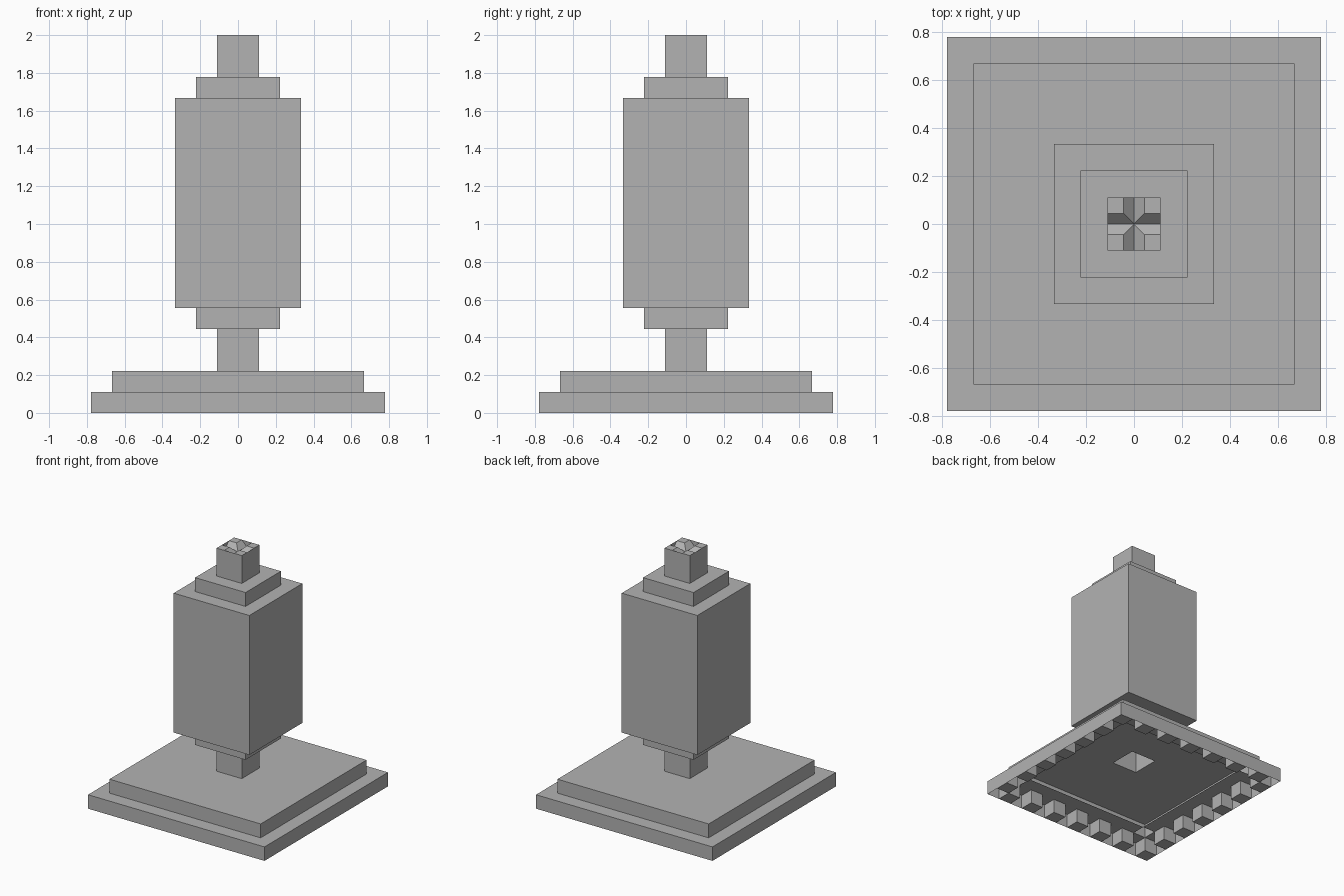
import bpy
import bmesh

if "Cube" in bpy.data.objects:
    bpy.data.objects.remove(bpy.data.objects["Cube"], do_unlink=True)

U = 1 / 9  # one block

grey = bpy.data.materials.new("plain grey")
grey.use_nodes = True
grey.diffuse_color = (0.45, 0.45, 0.45, 1)
grey.node_tree.nodes["Principled BSDF"].inputs["Base Color"].default_value = grey.diffuse_color


def finish(name, bm):
    """Turn a bmesh measured in blocks into a named object."""
    bmesh.ops.scale(bm, vec=(U, U, U), verts=bm.verts)
    mesh = bpy.data.meshes.new(name)
    bm.to_mesh(mesh)
    bm.free()
    mesh.materials.append(grey)
    obj = bpy.data.objects.new(name, mesh)
    bpy.context.collection.objects.link(obj)
    return obj


def square_shell(name, profile):
    """Sweep (half width, height) points round a square."""
    bm = bmesh.new()
    rings = [[bm.verts.new((sx * r, sy * r, z))
              for sx, sy in ((-1, -1), (1, -1), (1, 1), (-1, 1))]
             for r, z in profile]
    for low, high in zip(rings, rings[1:]):
        for i in range(4):
            j = (i + 1) % 4
            bm.faces.new((low[i], low[j], high[j], high[i]))
    return finish(name, bm)


# Hollow stepped shells from the floor up
square_shell("base_plinth", [(7, 0), (7, 1), (6, 1)])
square_shell("upper_step", [(6, 1), (6, 2), (1, 2)])
square_shell("lower_stem", [(1, 2), (1, 4)])
square_shell("lower_collar", [(1, 4), (2, 4), (2, 5)])
square_shell("main_body", [(2, 5), (3, 5), (3, 15), (2, 15)])
square_shell("upper_collar", [(2, 15), (2, 16), (1, 16)])
square_shell("top_stem", [(1, 16), (1, 18)])

# Cap with two crossing V grooves, one quarter mirrored
bm = bmesh.new()
w, z = 0.4, 18
for swap in (False, True):
    pts = [(0, 0, z - w), (1, 0, z - w), (1, w, z), (w, w, z)]
    if swap:
        pts = [(y, x, h) for x, y, h in reversed(pts)]
    bm.faces.new([bm.verts.new(p) for p in pts])
bm.faces.new([bm.verts.new(p) for p in ((w, w, z), (1, w, z), (1, 1, z), (w, 1, z))])
bmesh.ops.remove_doubles(bm, verts=bm.verts, dist=0.001)
cap = finish("grooved_cap", bm)
mirror = cap.modifiers.new("Mirror", "MIRROR")
mirror.use_axis = (True, True, False)

# Ledge under the upper step, open at its corners
bm = bmesh.new()
for s in (-1, 1):
    for corners in (((-5, 5), (5, 5), (5, 6), (-5, 6)),
                    ((5, -5), (5, 5), (6, 5), (6, -5))):
        bm.faces.new([bm.verts.new((s * x, s * y, 1)) for x, y in corners])
finish("inner_ledge", bm)

# Alternating blocks round the inside of the plinth
bm = bmesh.new()
for i in range(14):
    for j in range(14):
        on_rim = i in (0, 13) or j in (0, 13)
        if on_rim and (i + j) % 2 == 0:
            made = bmesh.ops.create_cube(bm, size=1)["verts"]
            bmesh.ops.translate(bm, verts=made, vec=(i - 6.5, j - 6.5, 0.5))
finish("plinth_blocks", bm)
